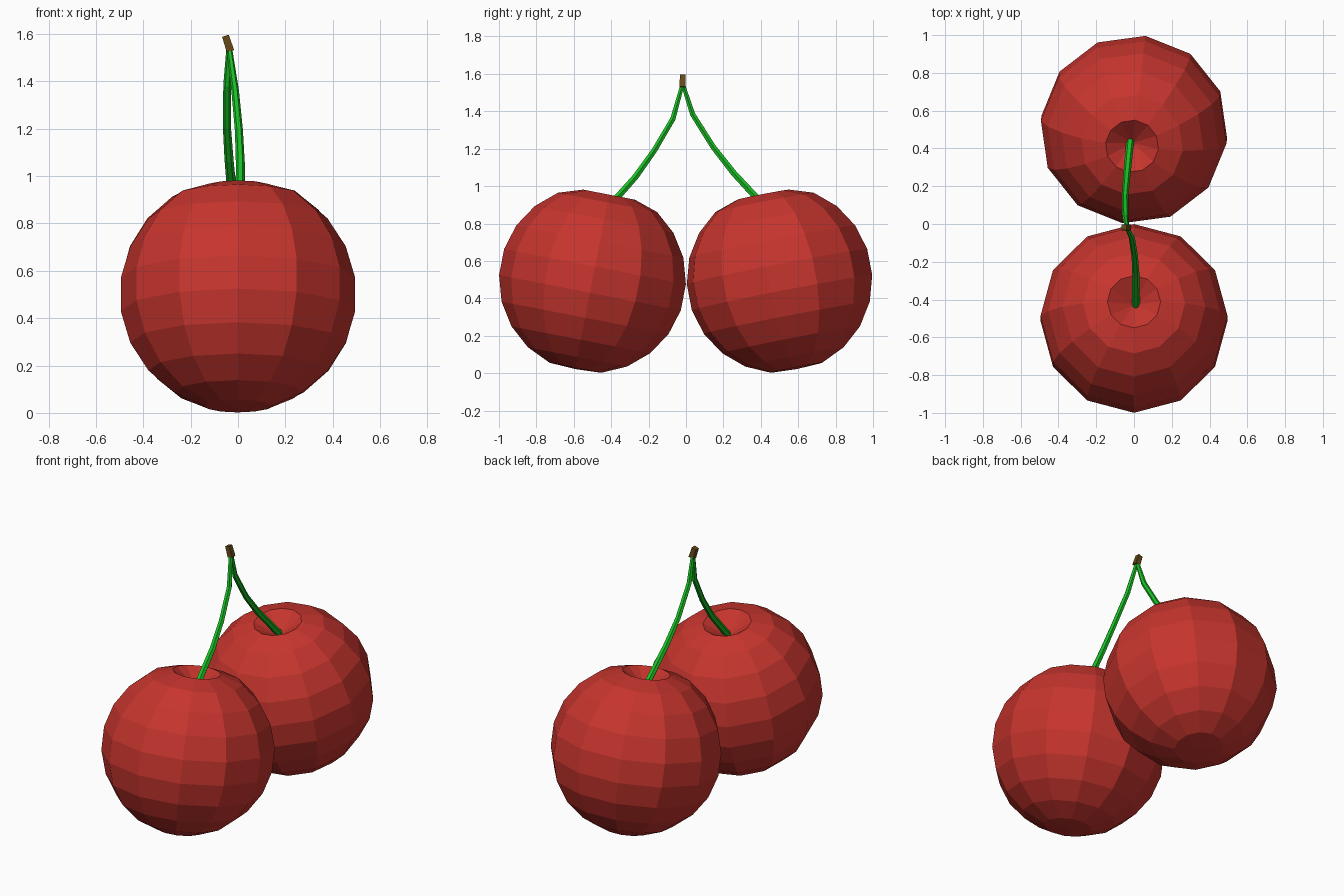
import bpy, bmesh, math
from mathutils import Vector, Matrix

if "Cube" in bpy.data.objects:
    bpy.data.objects.remove(bpy.data.objects["Cube"])


def material(name, rgb):
    m = bpy.data.materials.new(name)
    m.diffuse_color = (*rgb, 1)
    m.use_nodes = True
    m.node_tree.nodes["Principled BSDF"].inputs["Base Color"].default_value = m.diffuse_color
    return m


RED = material("cherry_red", (0.57, 0.035, 0.027))
GREEN = material("stem_green", (0.01, 0.53, 0.018))
BROWN = material("twig_brown", (0.13, 0.065, 0.008))


def finish(bm, name, mat):
    bmesh.ops.recalc_face_normals(bm, faces=bm.faces[:])
    mesh = bpy.data.meshes.new(name)
    bm.to_mesh(mesh)
    bm.free()
    mesh.materials.append(mat)
    obj = bpy.data.objects.new(name, mesh)
    bpy.context.collection.objects.link(obj)
    return obj


def skin(bm, rings):
    # Bridge neighbouring vertex rings with quads
    n = len(rings[0])
    for a, b in zip(rings, rings[1:]):
        for i in range(n):
            j = (i + 1) % n
            bm.faces.new((a[i], a[j], b[j], b[i]))


def cherry(name, y, spin):
    # Faceted ball with a stem dimple, tilted towards its partner
    bm = bmesh.new()
    sides, bands, r = 12, 11, 0.5
    rings = []
    for k in range(1, bands):
        a = math.pi * k / bands
        h = 0.463 if k == 1 else r * math.cos(a)
        rings.append([bm.verts.new((r * math.sin(a) * math.cos(math.tau * i / sides),
                                    r * math.sin(a) * math.sin(math.tau * i / sides), h))
                      for i in range(sides)])
    skin(bm, rings)
    for ring, h in ((rings[0], 0.37), (rings[-1], -0.487)):
        pole = bm.verts.new((0, 0, h))
        for i in range(sides):
            bm.faces.new((ring[i], ring[(i + 1) % sides], pole))
    obj = finish(bm, name, RED)
    obj.matrix_world = (Matrix.Translation((0, y, 0.5))
                        @ Matrix.Rotation(math.radians(spin), 4, 'Z')
                        @ Matrix.Rotation(math.radians(-11), 4, 'X'))


def tube(name, path, radii, sides, mat):
    bm = bmesh.new()
    pts = [Vector(p) for p in path]
    rings = []
    for k, p in enumerate(pts):
        d = (pts[min(k + 1, len(pts) - 1)] - pts[max(k - 1, 0)]).normalized()
        u = d.cross(Vector((1, 0, 0))).normalized()
        v = d.cross(u)
        rings.append([bm.verts.new(p + radii[k] * (u * math.cos(math.tau * (i + 0.5) / sides)
                                                   + v * math.sin(math.tau * (i + 0.5) / sides)))
                      for i in range(sides)])
    skin(bm, rings)
    bm.faces.new(rings[0])
    bm.faces.new(rings[-1])
    return finish(bm, name, mat)


# Fruit
cherry("front_cherry", -0.5, 0)
cherry("back_cherry", 0.5, 173)

# Stems
thickness = [0.021, 0.019, 0.017, 0.016, 0.012]
tube("front_stem", [(0.01, -0.43, 0.87), (0.01, -0.27, 1.05), (0.004, -0.17, 1.19),
                    (-0.012, -0.07, 1.36), (-0.037, -0.02, 1.54)], thickness, 6, GREEN)
tube("back_stem", [(-0.02, 0.44, 0.87), (-0.038, 0.255, 1.07), (-0.047, 0.145, 1.21),
                   (-0.046, 0.035, 1.385), (-0.037, -0.015, 1.54)], thickness, 6, GREEN)

# Woody tip joining the stems
tube("twig_tip", [(-0.032, -0.018, 1.527), (-0.053, -0.018, 1.592)],
     [0.023, 0.021], 4, BROWN)
